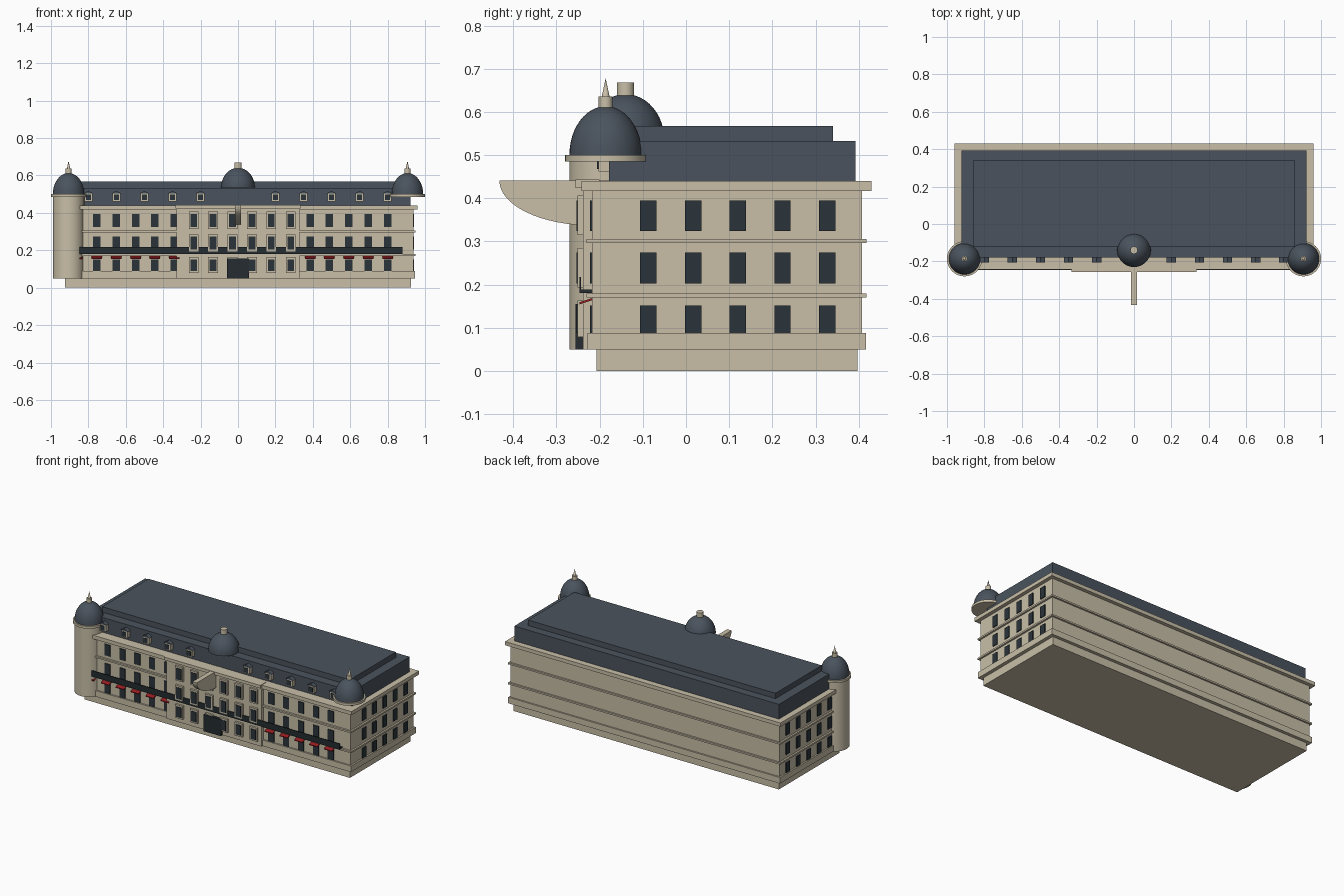
import bpy, bmesh
from math import pi, sin, cos

old = bpy.data.objects.get("Cube")
if old:
    bpy.data.objects.remove(old, do_unlink=True)


def material(name, rgb):
    m = bpy.data.materials.new(name)
    m.use_nodes = True
    m.diffuse_color = (*rgb, 1)
    m.node_tree.nodes["Principled BSDF"].inputs["Base Color"].default_value = (*rgb, 1)
    return m


STONE = material("cream stone", (0.58, 0.52, 0.39))
SLATE = material("blue grey slate", (0.068, 0.086, 0.11))
GLASS = material("dark glass", (0.023, 0.034, 0.042))
IRON = material("dark iron", (0.018, 0.025, 0.03))
RED = material("red canvas", (0.32, 0.012, 0.016))


def finish(name, bm, mat, smooth=False):
    bmesh.ops.recalc_face_normals(bm, faces=bm.faces)
    me = bpy.data.meshes.new(name)
    bm.to_mesh(me)
    bm.free()
    me.materials.append(mat)
    ob = bpy.data.objects.new(name, me)
    bpy.context.collection.objects.link(ob)
    if smooth:
        bpy.ops.object.select_all(action='DESELECT')
        ob.select_set(True)
        bpy.context.view_layer.objects.active = ob
        bpy.ops.object.shade_smooth_by_angle(angle=pi / 5)
    return ob


def add_box(bm, x0, x1, y0, y1, z0, z1):
    for v in bmesh.ops.create_cube(bm, size=1)["verts"]:
        v.co.x = x1 if v.co.x > 0 else x0
        v.co.y = y1 if v.co.y > 0 else y0
        v.co.z = z1 if v.co.z > 0 else z0


def boxes(name, mat, items):
    bm = bmesh.new()
    for b in items:
        add_box(bm, *b)
    return finish(name, bm, mat)


def prism(bm, pts, axis_vec, to3d):
    """Extrude a closed 2D profile along a vector."""
    f = bm.faces.new([bm.verts.new(to3d(*p)) for p in pts])
    ext = bmesh.ops.extrude_face_region(bm, geom=[f])["geom"]
    bmesh.ops.translate(bm, vec=axis_vec, verts=[g for g in ext if isinstance(g, bmesh.types.BMVert)])
    bm.faces.ensure_lookup_table()


def lathe(name, mat, x, y, profile, sides=40):
    """Revolve (radius, height) points into a closed solid."""
    bm = bmesh.new()
    rings = []
    for r, z in profile:
        if r == 0:
            rings.append([bm.verts.new((x, y, z))] * sides)
        else:
            rings.append([bm.verts.new((x + r * cos(2 * pi * i / sides), y + r * sin(2 * pi * i / sides), z))
                          for i in range(sides)])
    for a, b in zip(rings, rings[1:]):
        for i in range(sides):
            j = (i + 1) % sides
            bm.faces.new(list(dict.fromkeys((a[i], a[j], b[j], b[i]))))
    for ring in (rings[0], rings[-1]):
        if ring[0] is not ring[1]:
            bm.faces.new(ring)
    return finish(name, bm, mat, True)


def dome(name, x, y, z, r, h):
    steps = 12
    prof = [(r * cos(pi / 2 * i / steps), z + h * sin(pi / 2 * i / steps)) for i in range(steps)]
    return lathe(name, SLATE, x, y, prof + [(0, z + h)])


# Walls, bands and cornice: half width, front, back, bottom, top
for name, hx, y0, y1, z0, z1 in (
        ("foundation", 0.925, -0.207, 0.397, 0, 0.05),
        ("main_walls", 0.937, -0.218, 0.407, 0.05, 0.42),
        ("plinth", 0.947, -0.228, 0.417, 0.05, 0.088),
        ("lower_band", 0.948, -0.23, 0.418, 0.17, 0.18),
        ("upper_band", 0.948, -0.23, 0.418, 0.296, 0.306),
        ("cornice", 0.96, -0.242, 0.43, 0.417, 0.44),
        ("centre_bay", 0.33, -0.238, -0.2, 0.05, 0.426),
        ("centre_cornice", 0.335, -0.256, -0.2, 0.424, 0.443)):
    boxes(name, STONE, [(-hx, hx, y0, y1, z0, z1)])

# Roof in two steps
boxes("lower_roof", SLATE, [(-0.922, 0.922, -0.178, 0.392, 0.44, 0.533)])
boxes("upper_roof", SLATE, [(-0.862, 0.862, -0.12, 0.34, 0.533, 0.567)])

# Windows on the front
ROWS = ((0.088, 0.152), (0.203, 0.274), (0.324, 0.395))
columns = [-0.859 + 0.1037 * i for i in range(17)]
centre = [x for x in columns if abs(x) < 0.32]
outer = [x for x in columns if abs(x) >= 0.32]
boxes("front_windows", GLASS, [(x - 0.02, x + 0.02, -0.222, -0.215, a, b)
                               for x in outer for a, b in ROWS])
boxes("centre_window_frames", STONE, [(x - 0.026, x + 0.026, -0.251, -0.23, a - 0.009, b + 0.011)
                                      for x in centre for a, b in ROWS])
boxes("centre_windows", GLASS, [(x - 0.018, x + 0.018, -0.254, -0.249, a, b)
                                for x in centre for a, b in ROWS])

# Windows on both ends
boxes("end_windows", GLASS, [(s * 0.9385 - 0.0035, s * 0.9385 + 0.0035, y - 0.019, y + 0.019, a, b)
                             for s in (-1, 1) for y in [-0.087 + 0.1035 * i for i in range(5)]
                             for a, b in ROWS])

# Door
boxes("front_door", IRON, [(-0.06, 0.06, -0.256, -0.23, 0.05, 0.155)])

# Balcony with thin rail panel
boxes("balcony", IRON, [(-0.88, 0.88, -0.247, -0.215, 0.181, 0.189),
                        (-0.88, 0.88, -0.247, -0.243, 0.181, 0.218)])

# Sloping awnings
bm = bmesh.new()
for x in outer:
    prism(bm, [(-0.215, 0.17), (-0.247, 0.159), (-0.247, 0.154), (-0.215, 0.165)],
          (0.056, 0, 0), lambda y, z: (x - 0.028, y, z))
finish("awnings", bm, RED)

# Hanging half-round crest on the centre bay
bm = bmesh.new()
arc = [(-0.217 - 0.215 * cos(pi * i / 32), 0.441 - 0.104 * sin(pi * i / 32)) for i in range(33)]
prism(bm, arc, (0.03, 0, 0), lambda y, z: (-0.015, y, z))
finish("centre_crest", bm, STONE)

# Dormers
dormers = [s * (0.2 + 0.15 * i) for s in (-1, 1) for i in range(5)]
boxes("dormer_frames", STONE, [(x - 0.021, x + 0.021, -0.203, -0.17, 0.462, 0.506) for x in dormers])
boxes("dormer_windows", GLASS, [(x - 0.013, x + 0.013, -0.206, -0.2, 0.468, 0.497) for x in dormers])
bm = bmesh.new()
for x in dormers:
    prism(bm, [(-0.025, 0.504), (0.025, 0.504), (0, 0.518)],
          (0, 0.035, 0), lambda u, z: (x + u, -0.205, z))
finish("dormer_roofs", bm, SLATE)

# Corner turrets: only the right one has a shaft down to the ground storey
TX, TY = 0.906, -0.186
lathe("right_tower_shaft", STONE, -TX, TY, [(0.084, 0.05), (0.084, 0.487)])
for side, x in (("right", -TX), ("left", TX)):
    lathe(side + "_turret_ring", STONE, x, TY, [(0.094, 0.485), (0.094, 0.5)])
    dome(side + "_turret_dome", x, TY, 0.5, 0.084, 0.113)
    lathe(side + "_turret_cap", STONE, x, TY, [(0.016, 0.605), (0.016, 0.636)], 20)
    lathe(side + "_turret_spike", STONE, x, TY, [(0.009, 0.636), (0, 0.678)], 12)

# Central dome
dome("centre_dome", 0, -0.14, 0.535, 0.09, 0.106)
lathe("centre_dome_cap", STONE, 0, -0.14, [(0.02, 0.632), (0.02, 0.668)], 24)
